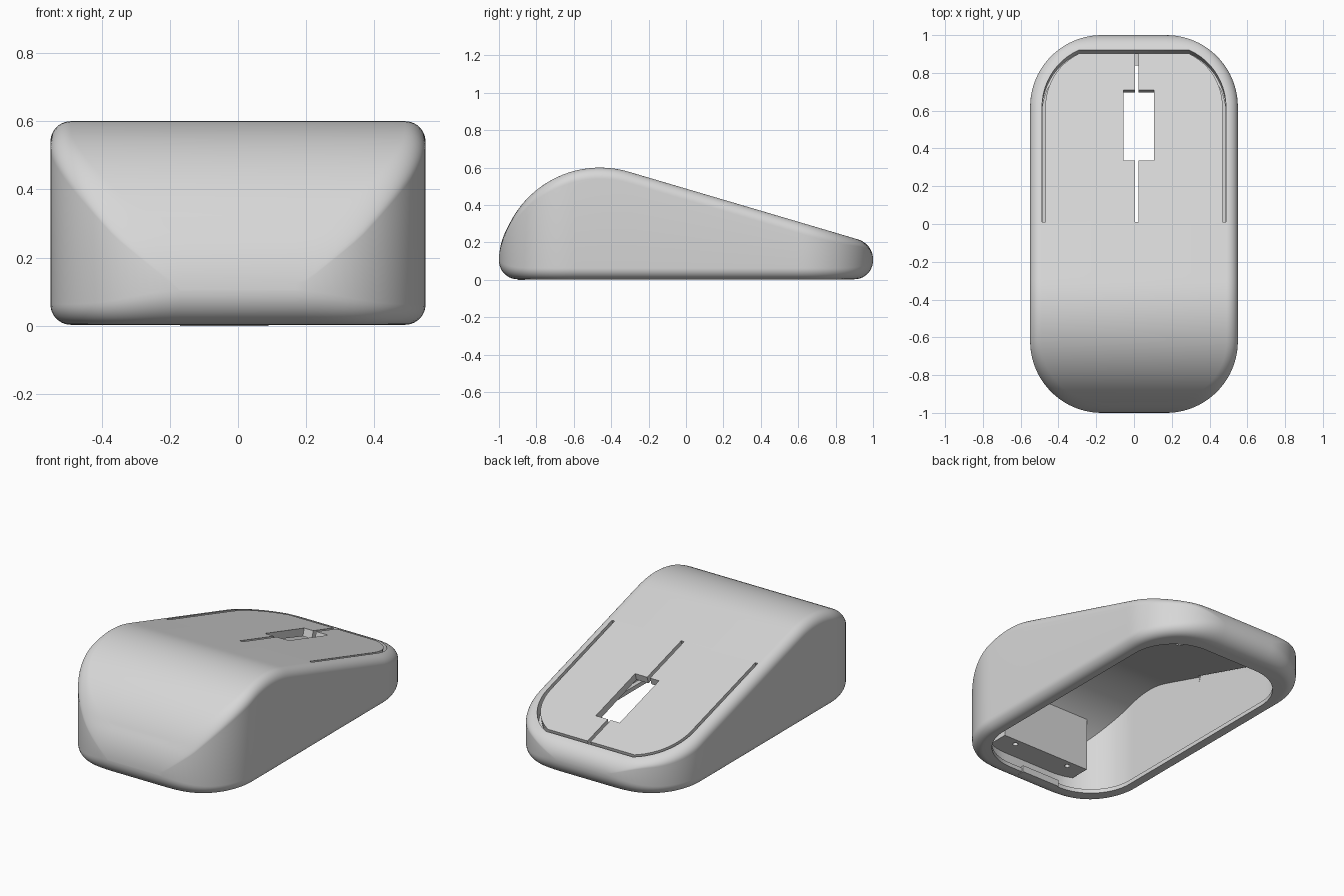
import bpy, bmesh, math
from mathutils import Vector

if "Cube" in bpy.data.objects:
    bpy.data.objects.remove(bpy.data.objects["Cube"])

plastic = bpy.data.materials.new("light_grey_plastic")
plastic.use_nodes = True
GREY = (0.68, 0.68, 0.68, 1)
plastic.diffuse_color = GREY
plastic.node_tree.nodes["Principled BSDF"].inputs["Base Color"].default_value = GREY

BASE = 0.003       # shell sits just above the latch tab
FILLET = 0.06
SLOPE_NORMAL = Vector((0, 0.283, 0.959))


def height(y):
    """Side profile: big front arc, straight slope, small rear arc."""
    if y < -0.307:
        s = math.sqrt(max(0, 1 - ((y + 0.46) / 0.54) ** 2))
        return max(0.06 + 0.54 * s, 0.105 + 0.434 * s)
    if y < 0.921:
        return 0.578 - 0.295 * (y + 0.307)
    return 0.11 + math.sqrt(max(0, 0.11 ** 2 - (y - 0.89) ** 2))


def make_object(name, bm):
    bmesh.ops.remove_doubles(bm, verts=bm.verts, dist=1e-5)
    bmesh.ops.recalc_face_normals(bm, faces=bm.faces)
    mesh = bpy.data.meshes.new(name)
    bm.to_mesh(mesh)
    bm.free()
    mesh.materials.append(plastic)
    obj = bpy.data.objects.new(name, mesh)
    bpy.context.collection.objects.link(obj)
    return obj


def half_outline(hx, y0, y1, r, arc=20, side=44):
    """Right half of a rounded rectangle, rear to front, as (point, normal)."""
    out = []
    for i in range(arc + 1):
        a = math.pi / 2 * (1 - i / arc)
        n = Vector((math.cos(a), math.sin(a)))
        out.append((Vector((hx - r, y1 - r)) + n * r, n))
    for i in range(1, side):
        y = y1 - r + (y0 - y1 + 2 * r) * i / side
        out.append((Vector((hx, y)), Vector((1, 0))))
    for i in range(arc + 1):
        a = -math.pi / 2 * i / arc
        n = Vector((math.cos(a), math.sin(a)))
        out.append((Vector((hx - r, y0 + r)) + n * r, n))
    return out


def ring_solid(name, outline, rings):
    """Stack rings given by (inset, z) functions; cap both ends in strips."""
    bm = bmesh.new()
    loops = []
    for ring in rings:
        pts = []
        for p, n in outline:
            inset, z = ring(p, n)
            q = p - n * inset
            pts.append((q.x, q.y, z(q.y) if callable(z) else z))
        pts += [(-x, y, z) for x, y, z in reversed(pts)]
        loops.append([bm.verts.new(p) for p in pts])
    m = len(loops[0])
    for a, b in zip(loops, loops[1:]):
        for i in range(m):
            j = (i + 1) % m
            bm.faces.new((a[i], a[j], b[j], b[i]))
    for loop in (loops[0], loops[-1]):
        for i in range(m // 2 - 1):
            bm.faces.new((loop[i], loop[i + 1], loop[m - 2 - i], loop[m - 1 - i]))
    return make_object(name, bm)


def lower_ring(a):
    def ring(p, n):
        inset = FILLET + 0.04 * abs(n.y) ** 8
        rise = min(inset, height(p.y) - FILLET * abs(n.x) - BASE)
        return inset * (1 - math.sin(a)), BASE + rise * (1 - math.cos(a))
    return ring


def upper_ring(a):
    def ring(p, n):
        drop = FILLET * abs(n.x) * (1 - math.sin(a))
        return FILLET * (1 - math.cos(a)), lambda y: height(y) - drop
    return ring


def strip_cutter(path, width, depth):
    """Band along a plan path, cut square to the sloping top surface."""
    bm = bmesh.new()
    pts = [Vector(p) for p in path]
    rows = []
    for i, p in enumerate(pts):
        t = (pts[min(i + 1, len(pts) - 1)] - pts[max(i - 1, 0)]).normalized()
        side = Vector((-t.y, t.x)) * width / 2
        row = []
        for q, d in ((p + side, -depth), (p - side, -depth), (p - side, 0.1), (p + side, 0.1)):
            top = Vector((q.x, q.y, height(q.y)))
            row.append(bm.verts.new(top + SLOPE_NORMAL * d))
        rows.append(row)
    for a, b in zip(rows, rows[1:]):
        for k in range(4):
            bm.faces.new((a[k], a[(k + 1) % 4], b[(k + 1) % 4], b[k]))
    bm.faces.new(rows[0])
    bm.faces.new(rows[-1])
    return make_object("slot_cutter", bm)


def extrude_profile(name, profile, x0, x1):
    """Extrude a (y, z) profile between two x positions."""
    bm = bmesh.new()
    a, b = ([bm.verts.new((x, y, z)) for y, z in profile] for x in (x0, x1))
    bm.faces.new(a)
    bm.faces.new(b)
    for i in range(len(a)):
        j = (i + 1) % len(a)
        bm.faces.new((a[i], a[j], b[j], b[i]))
    return make_object(name, bm)


def cut(obj, cutter):
    mod = obj.modifiers.new("cut", 'BOOLEAN')
    mod.operation = 'DIFFERENCE'
    mod.solver = 'EXACT'
    mod.object = cutter
    bpy.context.view_layer.objects.active = obj
    bpy.ops.object.modifier_apply(modifier=mod.name)
    bpy.data.objects.remove(cutter)


# Outer shell
steps = [math.pi / 2 * i / 10 for i in range(11)]
shell = ring_solid("shell", half_outline(0.55, -1, 1, 0.38),
                   [lower_ring(a) for a in steps] + [upper_ring(a) for a in steps])

# Hollow interior above a thin inward lip, and the opening inside the lip
cavity = ring_solid("cavity_cutter", half_outline(0.485, -0.92, 0.9, 0.315),
                    [lambda p, n: (0, 0.028),
                     lambda p, n: (0, lambda y: height(y * 1.03) - 0.042)])
cut(shell, cavity)
opening = ring_solid("opening_cutter", half_outline(0.46, -0.87, 0.84, 0.28),
                     [lambda p, n: (0, -0.1), lambda p, n: (0, 0.06)])
cut(shell, opening)

# Button outline groove, centre split and wheel window
arc = [(0.16 + 0.318 * math.cos(math.radians(a)), 0.62 + 0.32 * math.sin(math.radians(a)))
       for a in range(0, 67, 6)]
half = [(0.478, 0.01)] + arc
groove = half + [(-x, y) for x, y in reversed(half)]
cut(shell, strip_cutter(groove, 0.018, 0.065))
cut(shell, strip_cutter([(0.015, 0.01), (0.015, 0.91)], 0.02, 0.07))
cut(shell, strip_cutter([(0.025, 0.335), (0.025, 0.71)], 0.16, 0.08))

# Mounting block inside the front, with two screw holes
ys = (-0.77, -0.82, -0.87, -0.94)
block = extrude_profile("mounting_block",
                        [(-0.94, 0.118), (-0.77, 0.118)] + [(y, height(y) - 0.025) for y in ys],
                        -0.3, 0.3)
for x in (-0.19, 0.19):
    bpy.ops.mesh.primitive_cylinder_add(vertices=24, radius=0.015, depth=0.16,
                                        location=(x, -0.81, 0.118))
    cut(block, bpy.context.object)

# Latch tab at the front of the opening
tab = extrude_profile("latch_tab", [(-0.9, 0), (-0.86, 0), (-0.86, 0.04), (-0.9, 0.04)],
                      -0.17, 0.09)

bpy.ops.object.select_all(action='DESELECT')
shell.select_set(True)
bpy.context.view_layer.objects.active = shell
bpy.ops.object.shade_smooth_by_angle(angle=math.radians(30))
